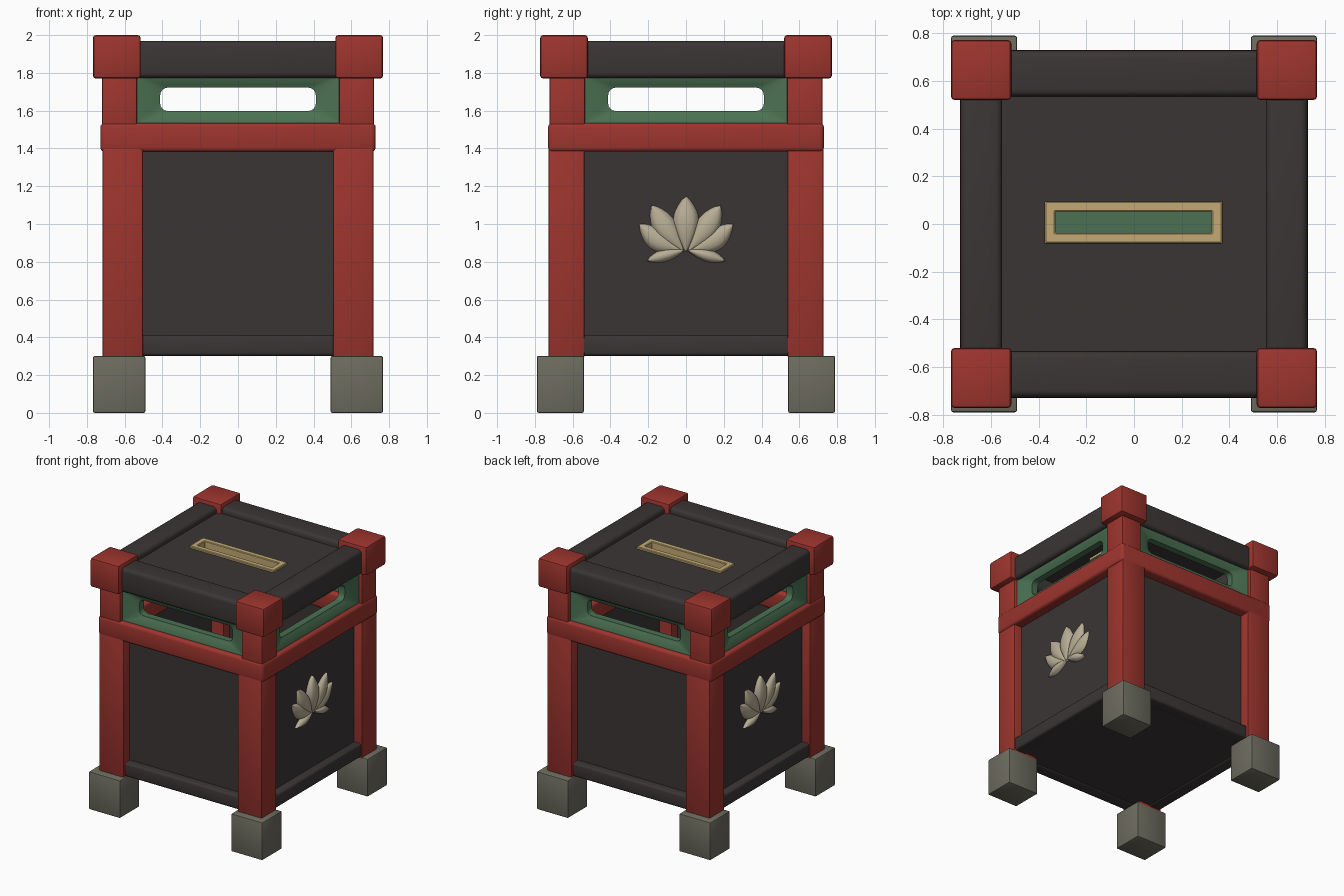
import bpy, bmesh, math
from mathutils import Matrix, Vector

if "Cube" in bpy.data.objects:
    bpy.data.objects.remove(bpy.data.objects["Cube"])


def material(name, rgb):
    m = bpy.data.materials.new(name)
    m.diffuse_color = (*rgb, 1)
    m.use_nodes = True
    m.node_tree.nodes["Principled BSDF"].inputs["Base Color"].default_value = m.diffuse_color
    return m


RED = material("red_lacquer", (0.34, 0.035, 0.027))
DARK = material("dark_wood", (0.044, 0.036, 0.036))
STONE = material("grey_stone", (0.155, 0.15, 0.115))
GREEN = material("green_paint", (0.07, 0.165, 0.085))
GOLD = material("gold_trim", (0.54, 0.40, 0.175))
CREAM = material("cream_petal", (0.48, 0.42, 0.30))


def finish(name, bm, mat, angle=35):
    bmesh.ops.recalc_face_normals(bm, faces=bm.faces)
    me = bpy.data.meshes.new(name)
    bm.to_mesh(me)
    bm.free()
    me.materials.append(mat)
    ob = bpy.data.objects.new(name, me)
    bpy.context.collection.objects.link(ob)
    bpy.ops.object.select_all(action='DESELECT')
    ob.select_set(True)
    bpy.context.view_layer.objects.active = ob
    bpy.ops.object.shade_smooth_by_angle(angle=math.radians(angle))
    return ob


def box(name, lo, hi, mat, bevel=0.012, turn=0, seg=2):
    """Bevelled box from corner lo to corner hi, turned about z."""
    bm = bmesh.new()
    lo, hi = Vector(lo), Vector(hi)
    bmesh.ops.create_cube(bm, size=1, matrix=Matrix.Translation((lo + hi) / 2)
                          @ Matrix.Diagonal((*(hi - lo), 1)))
    if bevel:
        bmesh.ops.bevel(bm, geom=bm.edges[:], offset=bevel, segments=seg,
                        profile=0.5, affect='EDGES')
    bm.transform(Matrix.Rotation(turn, 4, 'Z'))
    return finish(name, bm, mat)


def rounded(hw, hh, r, d):
    """Rounded rectangle loop in x and z at depth y = d."""
    pts = []
    for k, (sx, sz) in enumerate([(1, 1), (-1, 1), (-1, -1), (1, -1)]):
        for i in range(5):
            a = math.pi / 2 * (k + i / 4)
            pts.append((sx * (hw - r) + r * math.cos(a), d, sz * (hh - r) + r * math.sin(a)))
    return pts


def ring(name, loops, mat, matrix):
    """Closed frame lofted through a cycle of rounded rectangles."""
    bm = bmesh.new()
    vs = [[bm.verts.new(p) for p in rounded(*l)] for l in loops]
    n = len(vs[0])
    for a, b in zip(vs, vs[1:] + vs[:1]):
        for i in range(n):
            bm.faces.new((a[i], a[(i + 1) % n], b[(i + 1) % n], b[i]))
    bm.transform(matrix)
    return finish(name, bm, mat)


# Corner feet, posts and caps
for sx in (-1, 1):
    for sy in (-1, 1):
        def corner(name, x0, x1, y0, y1, z0, z1, mat, bv):
            xs, ys = sorted((sx * x0, sx * x1)), sorted((sy * y0, sy * y1))
            box(name, (xs[0], ys[0], z0), (xs[1], ys[1], z1), mat, bv)
        tag = ("left" if sx < 0 else "right") + ("_front" if sy < 0 else "_back")
        corner("foot_" + tag, 0.49, 0.768, 0.54, 0.79, 0, 0.302, STONE, 0.01)
        corner("post_" + tag, 0.503, 0.718, 0.538, 0.728, 0.29, 1.45, RED, 0.01)
        corner("upper_post_" + tag, 0.535, 0.72, 0.535, 0.722, 1.44, 1.80, RED, 0.01)
        corner("cap_" + tag, 0.515, 0.768, 0.52, 0.772, 1.77, 2.0, RED, 0.015)

# Four matching sides
for k, side in enumerate(("front", "right", "back", "left")):
    t = k * math.pi / 2
    e = 0.001 * (k % 2)
    box("belt_" + side, (-0.728, -0.73 + e, 1.382 + e), (0.728, -0.56, 1.535 - e), RED, 0.022, t, 3)
    box("wall_" + side, (-0.56, -0.648, 0.32), (0.56, -0.61, 1.45), DARK, 0, t)
    box("bottom_rail_" + side, (-0.56, -0.71, 0.302), (0.56, -0.60, 0.412), DARK, 0.018, t, 3)
    box("lid_beam_" + side, (-0.56, -0.727, 1.772), (0.56, -0.535 - 0.018 * (k % 2), 1.968),
        DARK, 0.03, t, 4)
    # window frame with sloped reveal
    ring("window_frame_" + side,
         [(0.55, 0.125, 0.004, -0.60), (0.55, 0.125, 0.004, -0.695), (0.525, 0.118, 0.01, -0.695),
          (0.43, 0.075, 0.04, -0.66), (0.412, 0.062, 0.04, -0.655), (0.412, 0.062, 0.04, -0.60)],
         GREEN, Matrix.Rotation(t, 4, 'Z') @ Matrix.Translation((0, 0, 1.66)))

# Floor
box("floor", (-0.64, -0.64, 0.31), (0.64, 0.64, 0.35), DARK, 0)

# Sunken lid panel with slot opening (frame of rounded rectangles laid flat)
flat = Matrix.Rotation(-math.pi / 2, 4, 'X')
ring("lid_panel", [(0.60, 0.60, 0.002, -1.922), (0.60, 0.60, 0.002, -1.88),
                   (0.345, 0.06, 0.002, -1.88), (0.345, 0.06, 0.002, -1.922)],
     DARK, flat)

# Coin slot trim and green slot bed
ring("slot_trim", [(0.373, 0.088, 0.003, -1.862), (0.373, 0.088, 0.003, -1.934),
                   (0.368, 0.083, 0.003, -1.939), (0.333, 0.049, 0.003, -1.939),
                   (0.328, 0.044, 0.003, -1.934), (0.328, 0.044, 0.003, -1.862)],
     GOLD, Matrix.Translation((-0.002, 0.007, 0)) @ flat)
box("slot_bed", (-0.34, -0.045, 1.866), (0.335, 0.06, 1.88), GREEN, 0)


def petal(bm, base, tip, width, height, lift, bend=0.0):
    """Pointed, domed petal in the (a, z) plane, raised towards +x."""
    base, tip = Vector(base), Vector(tip)
    axis = tip - base
    side = Vector((-axis.y, axis.x)).normalized()
    rows, cols, grid = 12, 8, []
    for i in range(rows + 1):
        t = i / rows
        w = width * max(math.sin(math.pi * t ** 1.15), 0.0) ** 0.8 + 0.0005
        mid = base + axis * t + side * bend * math.sin(math.pi * t)
        row = []
        for j in range(cols + 1):
            u = 2 * j / cols - 1
            p = mid + side * w * u
            h = (height * (1 - u * u) ** 0.7 + lift) * (0.35 + 0.65 * math.sin(math.pi * t))
            row.append(bm.verts.new((h if abs(u) < 1 else -0.005, p.x, p.y)))
        grid.append(row)
    for a, b in zip(grid, grid[1:]):
        for j in range(cols):
            bm.faces.new((a[j], a[j + 1], b[j + 1], b[j]))
        bm.faces.new((a[cols], a[0], b[0], b[cols]))


# Lotus emblems on the left and right walls
for name, turn in (("lotus_right", 0), ("lotus_left", math.pi)):
    bm = bmesh.new()
    petal(bm, (0, 0.85), (0, 1.148), 0.068, 0.03, 0.014)
    for s in (-1, 1):
        petal(bm, (s * 0.012, 0.855), (s * 0.183, 1.1), 0.062, 0.03, 0.007, -s * 0.008)
        petal(bm, (s * 0.012, 0.855), (s * 0.25, 1.0), 0.056, 0.03, 0.002, -s * 0.022)
        petal(bm, (s * 0.004, 0.862), (s * 0.208, 0.805), 0.033, 0.03, 0.008, s * 0.002)
    bm.transform(Matrix.Rotation(turn, 4, 'Z') @ Matrix.Translation((0.651, 0, 0)))
    finish(name, bm, CREAM, 50)
